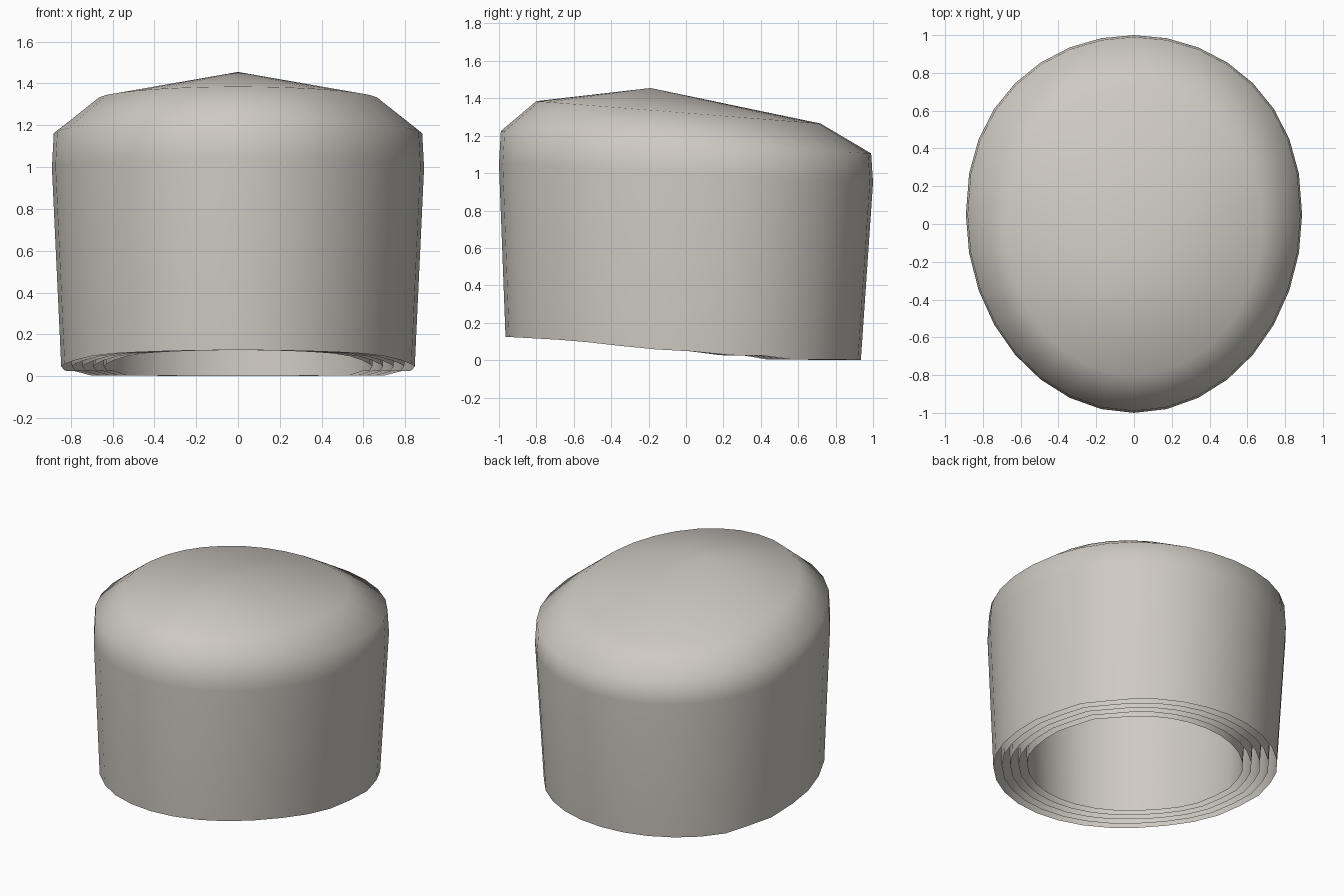
import bpy
import bmesh
import math

cube = bpy.data.objects.get("Cube")
if cube:
    bpy.data.objects.remove(cube, do_unlink=True)

SEGMENTS = 32
SHELLS = 5

# Single warm grey
grey = bpy.data.materials.new("warm_grey")
grey.use_nodes = True
colour = (0.62, 0.59, 0.54, 1)
grey.diffuse_color = colour
grey.node_tree.nodes["Principled BSDF"].inputs["Base Color"].default_value = colour

# Height of the open rim from front to back
RIM = [(-1, 0.125), (-0.62, 0.105), (-0.2, 0.06), (0.15, 0.042),
       (0.28, 0.025), (0.45, 0.024), (0.62, 0.003), (1, 0.002)]


def rim_height(y):
    for (y0, z0), (y1, z1) in zip(RIM, RIM[1:]):
        if y <= y1:
            return z0 + (z1 - z0) * (y - y0) / (y1 - y0)
    return RIM[-1][1]


def egg_outline():
    """Egg-shaped outline, blunter at the back."""
    points = []
    for i in range(SEGMENTS):
        t = math.tau * i / SEGMENTS
        c = math.cos(t)
        y = 0.05 + (0.95 * c ** 0.9 if c > 0 else 1.05 * c)
        points.append((0.89 * math.sin(t), y))
    return points


def make_shell(name, scale, drop):
    bm = bmesh.new()
    outline = egg_outline()

    def ring(size, shift, height):
        return [bm.verts.new((x * size * scale, (y * size + shift) * scale, height(y)))
                for x, y in outline]

    rings = [
        ring(0.95, -0.015, rim_height),
        ring(1.0, 0, lambda y: 1.0 - 0.05 * y - drop),
        ring(0.99, 0, lambda y: 1.165 - 0.06 * y - drop),
        ring(0.76, -0.04, lambda y: 1.325 - 0.06 * y - drop),
    ]
    for low, high in zip(rings, rings[1:]):
        for i in range(SEGMENTS):
            j = (i + 1) % SEGMENTS
            bm.faces.new((low[i], low[j], high[j], high[i]))

    # Fan closing the crown at an off-centre peak
    peak = bm.verts.new((0, -0.19 * scale, 1.455 - drop))
    for i in range(SEGMENTS):
        bm.faces.new((rings[-1][i], rings[-1][(i + 1) % SEGMENTS], peak))

    bmesh.ops.recalc_face_normals(bm, faces=bm.faces)
    if peak.link_faces[0].normal.z < 0:
        bmesh.ops.reverse_faces(bm, faces=bm.faces)
    for face in bm.faces:
        face.smooth = True
    mesh = bpy.data.meshes.new(name)
    bm.to_mesh(mesh)
    bm.free()
    mesh.materials.append(grey)
    obj = bpy.data.objects.new(name, mesh)
    bpy.context.collection.objects.link(obj)
    return obj


# Outer cap with thinner caps nested inside it
make_shell("outer_cap", 1, 0)
for n in range(1, SHELLS):
    make_shell(f"inner_cap_{n}", 1 - 0.06 * n, 0.05 * n)
